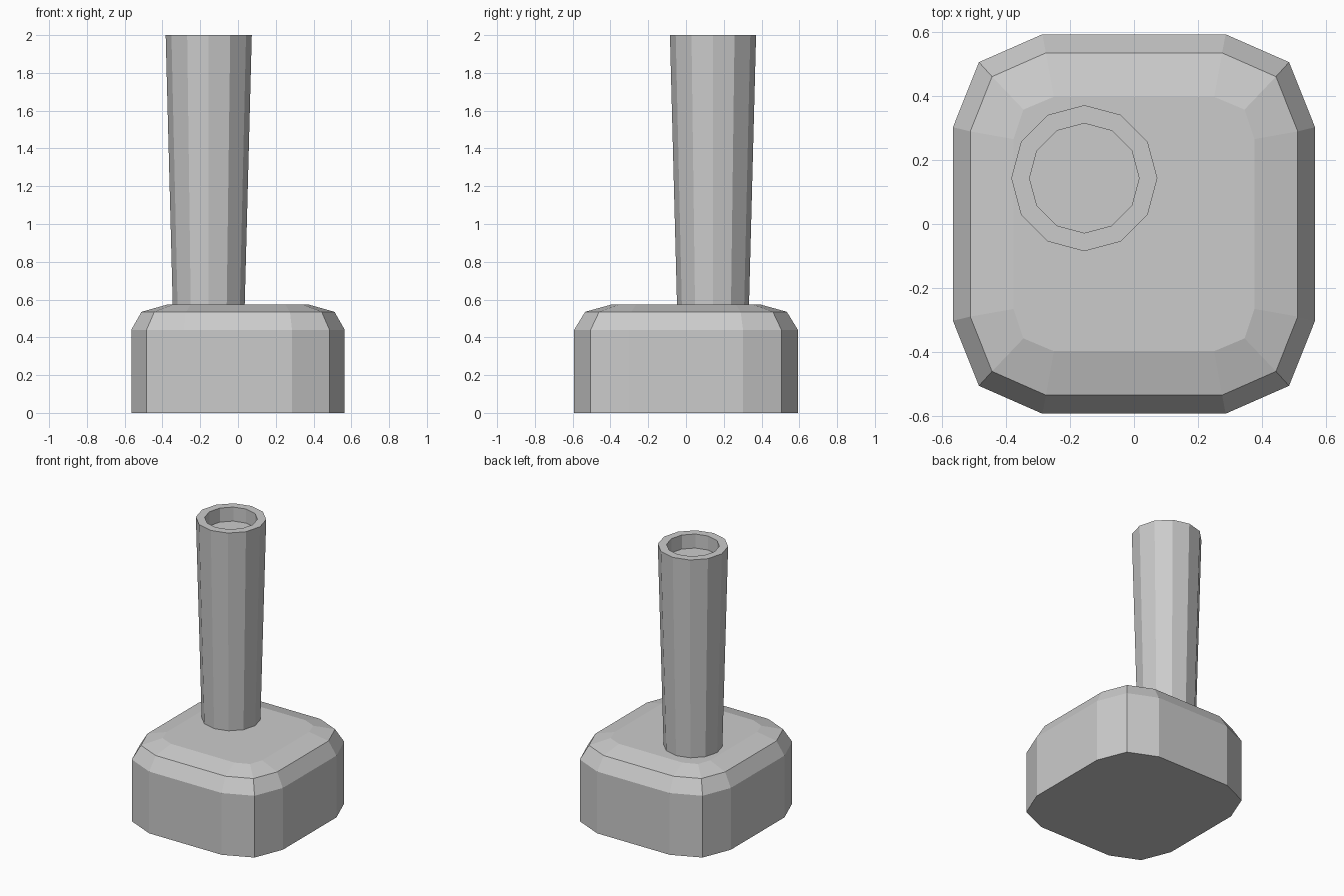
import bpy, bmesh
from math import cos, sin, tau

if "Cube" in bpy.data.objects:
    bpy.data.objects.remove(bpy.data.objects["Cube"])


def loft(name, rings):
    """Skin a stack of equal-length rings and cap both ends."""
    bm = bmesh.new()
    loops = [[bm.verts.new(p) for p in ring] for ring in rings]
    n = len(loops[0])
    for a, b in zip(loops, loops[1:]):
        for i in range(n):
            j = (i + 1) % n
            bm.faces.new((a[i], a[j], b[j], b[i]))
    bm.faces.new(loops[0][::-1])
    bm.faces.new(loops[-1])
    bmesh.ops.recalc_face_normals(bm, faces=bm.faces)
    mesh = bpy.data.meshes.new(name)
    bm.to_mesh(mesh)
    bm.free()
    obj = bpy.data.objects.new(name, mesh)
    bpy.context.collection.objects.link(obj)
    return obj


def rounded_ring(corner, z):
    """Mirror one corner's points into all four quadrants."""
    back = corner[::-1]
    pts = corner + [(-x, y) for x, y in back]
    pts += [(-x, -y) for x, y in corner] + [(x, -y) for x, y in back]
    return [(x, y, z) for x, y in pts]


def circle_ring(r, z, cx=-0.155, cy=0.143, n=12):
    return [(cx + r * cos(tau * i / n), cy + r * sin(tau * i / n), z) for i in range(n)]


# Base block: straight walls, steep bevel, shallow shoulder, flat top
outer = [(0.565, 0.302), (0.484, 0.505), (0.286, 0.592)]
bevel = [(0.511, 0.289), (0.443, 0.460), (0.275, 0.534)]
top = [(0.376, 0.265), (0.345, 0.357), (0.250, 0.397)]
loft("base", [rounded_ring(outer, 0), rounded_ring(outer, 0.44),
              rounded_ring(bevel, 0.535), rounded_ring(top, 0.573)])

# Flared chimney with a shallow recess in the top
loft("chimney", [circle_ring(0.190, 0.55), circle_ring(0.228, 2.0),
                 circle_ring(0.171, 2.0), circle_ring(0.171, 1.9)])
